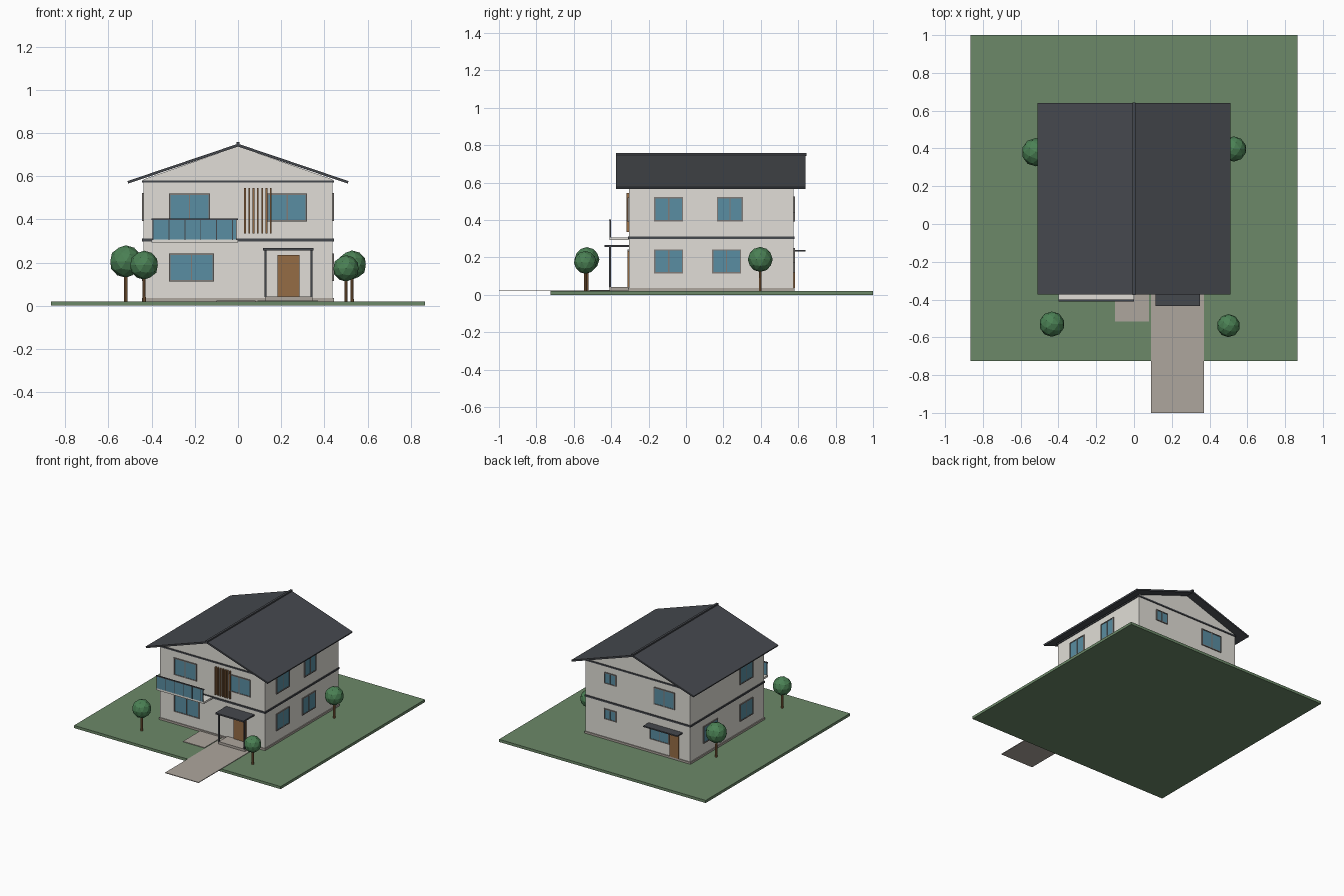
import bpy, bmesh, math
from mathutils import Matrix

if "Cube" in bpy.data.objects:
    bpy.data.objects.remove(bpy.data.objects["Cube"])


def material(name, rgb):
    m = bpy.data.materials.new(name)
    m.diffuse_color = (*rgb, 1)
    m.use_nodes = True
    m.node_tree.nodes["Principled BSDF"].inputs["Base Color"].default_value = m.diffuse_color
    return m


WALL = material("plaster", (0.75, 0.73, 0.68))
STONE = material("stone", (0.42, 0.38, 0.34))
DARK = material("dark_trim", (0.06, 0.065, 0.075))
FRAME = material("window_frame", (0.22, 0.20, 0.19))
GLASS = material("glass", (0.10, 0.27, 0.36))
WOOD = material("wood", (0.30, 0.15, 0.06))
GRASS = material("grass", (0.15, 0.25, 0.14))
LEAF = material("leaves", (0.07, 0.22, 0.09))


def finish(name, bm, mat):
    bmesh.ops.recalc_face_normals(bm, faces=bm.faces)
    me = bpy.data.meshes.new(name)
    bm.to_mesh(me)
    bm.free()
    me.materials.append(mat)
    ob = bpy.data.objects.new(name, me)
    bpy.context.collection.objects.link(ob)
    return ob


def add_box(bm, x, y, z):
    """Add a box given (min, max) ranges."""
    mid = [(a + b) / 2 for a, b in (x, y, z)]
    size = [b - a for a, b in (x, y, z)]
    bmesh.ops.create_cube(bm, size=1, matrix=Matrix.Translation(mid) @ Matrix.Diagonal((*size, 1)))


def boxes(name, mat, *ranges):
    bm = bmesh.new()
    for r in ranges:
        add_box(bm, *r)
    return finish(name, bm, mat)


def extrude_xz(name, pts, y0, y1, mat):
    """Extrude a front-view outline along y."""
    bm = bmesh.new()
    face = bm.faces.new([bm.verts.new((x, y0, z)) for x, z in pts])
    new = bmesh.ops.extrude_face_region(bm, geom=[face])["geom"]
    bmesh.ops.translate(bm, vec=(0, y1 - y0, 0), verts=[v for v in new if isinstance(v, bmesh.types.BMVert)])
    return finish(name, bm, mat)


X, Y0, Y1 = 0.438, -0.305, 0.575      # house walls

# Placement of each wall: local x runs along the wall, local -y points outward
SIDES = {
    "front": Matrix.Translation((0, Y0, 0)),
    "back": Matrix.Translation((0, Y1, 0)) @ Matrix.Rotation(math.pi, 4, 'Z'),
    "right": Matrix.Translation((X, 0, 0)) @ Matrix.Rotation(math.pi / 2, 4, 'Z'),
    "left": Matrix.Translation((-X, 0, 0)) @ Matrix.Rotation(-math.pi / 2, 4, 'Z'),
}


def window(side, a, b, z0, z1):
    """Two-pane window; a..b is the world range along the wall."""
    if side in ("back", "left"):
        a, b = -b, -a
    f, c = 0.007, (a + b) / 2
    d = (-0.007, 0.004)
    frame = boxes(side + "_window_frame", FRAME,
                  ((a, b), d, (z0, z0 + f)), ((a, b), d, (z1 - f, z1)),
                  ((a, a + f), d, (z0 + f, z1 - f)), ((b - f, b), d, (z0 + f, z1 - f)),
                  ((c - 0.003, c + 0.003), d, (z0 + f, z1 - f)))
    glass = boxes(side + "_window_glass", GLASS, ((a + f, b - f), (-0.004, 0.003), (z0 + f, z1 - f)))
    frame.matrix_world = SIDES[side]
    glass.matrix_world = SIDES[side]


# Plot and paving
boxes("lawn", GRASS, ((-0.865, 0.865), (-0.725, 1.0), (0, 0.02)))
boxes("front_path", STONE, ((0.09, 0.37), (-1.0, Y0), (0.019, 0.024)))
boxes("side_paving", STONE, ((-0.1, 0.08), (-0.515, Y0), (0.019, 0.0245)))
boxes("porch_step", STONE, ((0.125, 0.345), (-0.41, Y0), (0.02, 0.042)))

# House shell with gable
extrude_xz("walls", [(-X, 0.02), (X, 0.02), (X, 0.585), (0, 0.738), (-X, 0.585)], Y0, Y1, WALL)
e = 0.006
for name, mat, z0, z1 in (("plinth", STONE, 0.02, 0.035), ("floor_band", DARK, 0.298, 0.311),
                          ("eaves_band", DARK, 0.570, 0.581)):
    boxes(name, mat, ((-X - e, X + e), (Y0 - e, Y1 + e), (z0, z1)))

# Roof slopes and ridge cap
for s, name in ((-1, "left_roof"), (1, "right_roof")):
    extrude_xz(name, [(0, 0.737), (s * 0.508, 0.566), (s * 0.512, 0.577), (0, 0.75)], -0.373, 0.64, DARK)
boxes("ridge_cap", DARK, ((-0.008, 0.008), (-0.375, 0.643), (0.743, 0.758)))

# Windows: side, along-wall range, height range
for w in (
    ("front", -0.32, -0.13, 0.39, 0.52), ("front", 0.135, 0.32, 0.39, 0.52),
    ("front", -0.32, -0.11, 0.112, 0.243),
    ("right", -0.17, -0.015, 0.393, 0.523), ("right", 0.165, 0.305, 0.393, 0.523),
    ("right", -0.17, -0.015, 0.115, 0.243), ("right", 0.14, 0.295, 0.115, 0.243),
    ("left", -0.17, -0.015, 0.393, 0.523), ("left", -0.17, -0.015, 0.115, 0.243),
    ("left", 0.25, 0.42, 0.115, 0.243),
    ("back", 0.18, 0.28, 0.44, 0.525), ("back", -0.31, -0.135, 0.393, 0.523),
    ("back", 0.18, 0.28, 0.17, 0.25), ("back", -0.265, -0.10, 0.12, 0.225),
):
    window(*w)

# Front door, porch canopy and posts
boxes("front_door", WOOD, ((0.182, 0.284), (Y0 - 0.008, Y0 + 0.005), (0.042, 0.235)))
boxes("porch_canopy", DARK, ((0.115, 0.35), (-0.435, Y0), (0.256, 0.267)))
boxes("porch_posts", DARK, *[((x - 0.005, x + 0.005), (-0.412, -0.402), (0.04, 0.257)) for x in (0.127, 0.340)])

# Back door and canopy
boxes("back_door", WOOD, ((-0.345, -0.27), (Y1 - 0.005, Y1 + 0.008), (0.035, 0.205)))
boxes("back_canopy", DARK, ((-0.375, -0.09), (Y1, 0.64), (0.231, 0.24)))

# Balcony: slab, glass panel, rail and posts
boxes("balcony_slab", WALL, ((-0.40, 0.0), (-0.408, Y0), (0.292, 0.306)))
boxes("balcony_glass", GLASS, ((-0.392, -0.008), (-0.408, -0.403), (0.306, 0.397)))
boxes("balcony_rail", DARK, ((-0.40, 0.0), (-0.411, -0.401), (0.396, 0.403)))
boxes("balcony_posts", DARK, *[((x - 0.002, x + 0.002), (-0.409, -0.402), (0.305, 0.398))
                               for x in (-0.393 + i * 0.0735 for i in range(6))],
      ((-0.010, -0.006), (-0.409, -0.402), (0.305, 0.398)))

# Vertical timber slats
boxes("timber_slats", WOOD, *[((x - 0.004, x + 0.004), (-0.319, Y0), (0.335, 0.545))
                              for x in (0.032 + i * 0.02 for i in range(7))])

# Trees: x, y, crown height, crown radius
for x, y, z, r in ((-0.435, -0.53, 0.188, 0.067), (-0.52, 0.38, 0.205, 0.075),
                   (0.50, -0.538, 0.173, 0.061), (0.528, 0.397, 0.189, 0.067)):
    bm = bmesh.new()
    bmesh.ops.create_icosphere(bm, subdivisions=2, radius=r, matrix=Matrix.Translation((x, y, z)))
    finish("tree_crown", bm, LEAF)
    bm = bmesh.new()
    bmesh.ops.create_cone(bm, cap_ends=True, segments=8, radius1=0.008, radius2=0.007, depth=z - 0.02,
                          matrix=Matrix.Translation((x, y, (z + 0.02) / 2)))
    finish("tree_trunk", bm, WOOD)
